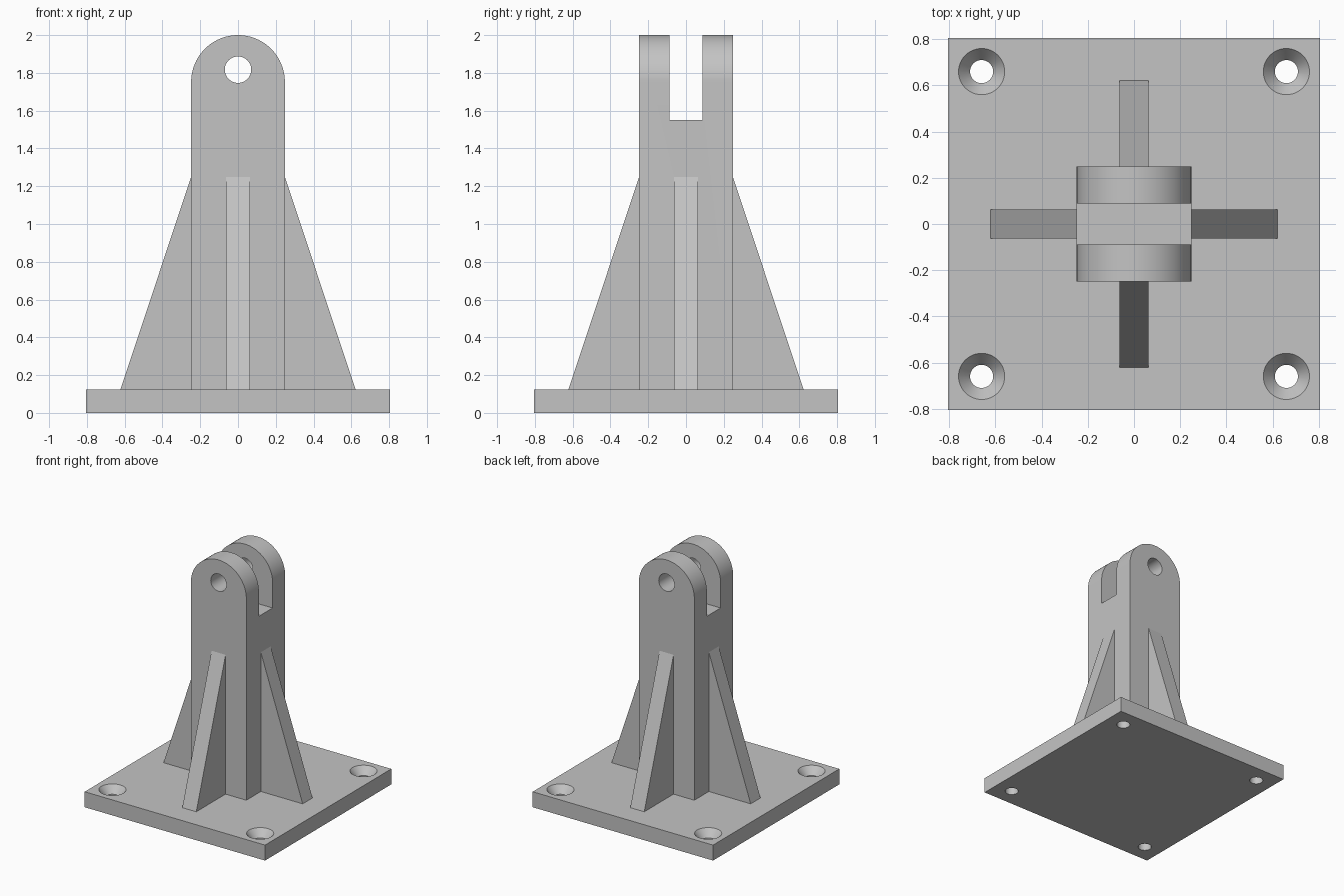
import bpy, bmesh, math
from mathutils import Matrix, Vector

if "Cube" in bpy.data.objects:
    bpy.data.objects.remove(bpy.data.objects["Cube"], do_unlink=True)

# Main dimensions
PLATE_HALF, PLATE_TOP = 0.806, 0.125
POST_HALF, ARCH_Z = 0.248, 1.752
SLOT_HALF, SLOT_Z = 0.088, 1.55
PIN_Z, PIN_R = 1.817, 0.07
BOLT_POS, BOLT_R, SINK_R, SINK_DEPTH = 0.66, 0.05, 0.1, 0.06
RIB_HALF, RIB_FOOT, RIB_TOP = 0.0625, 0.622, 1.25

grey = bpy.data.materials.new("plain grey")
grey.use_nodes = True
COLOUR = (0.55, 0.55, 0.55, 1)
grey.diffuse_color = COLOUR
grey.node_tree.nodes["Principled BSDF"].inputs["Base Color"].default_value = COLOUR


def finish(name, bm):
    bmesh.ops.recalc_face_normals(bm, faces=bm.faces)
    mesh = bpy.data.meshes.new(name)
    bm.to_mesh(mesh)
    bm.free()
    mesh.materials.append(grey)
    obj = bpy.data.objects.new(name, mesh)
    bpy.context.collection.objects.link(obj)
    return obj


def box(name, low, high):
    bm = bmesh.new()
    bmesh.ops.create_cube(bm, size=1)
    low, high = Vector(low), Vector(high)
    for v in bm.verts:
        v.co = (low + high) / 2 + v.co * (high - low)
    return finish(name, bm)


def extrude_xz(name, points, half, angle=0):
    """Extrude an x-z outline along y, then turn it about z."""
    bm = bmesh.new()
    face = bm.faces.new([bm.verts.new((x, -half, z)) for x, z in points])
    new = bmesh.ops.extrude_face_region(bm, geom=[face])["geom"]
    bmesh.ops.translate(bm, vec=(0, 2 * half, 0),
                        verts=[g for g in new if isinstance(g, bmesh.types.BMVert)])
    bm.transform(Matrix.Rotation(angle, 4, "Z"))
    return finish(name, bm)


def revolve(name, profile, matrix, steps=48):
    """Spin an r-z profile about z into a closed solid."""
    bm = bmesh.new()
    rings = [[bm.verts.new((r * math.cos(math.tau * i / steps),
                            r * math.sin(math.tau * i / steps), z))
              for i in range(steps)] for r, z in profile]
    for a, b in zip(rings, rings[1:]):
        for i in range(steps):
            j = (i + 1) % steps
            bm.faces.new((a[i], a[j], b[j], b[i]))
    bm.faces.new(rings[0])
    bm.faces.new(rings[-1])
    bm.transform(matrix)
    return finish(name, bm)


def select(obj):
    bpy.ops.object.select_all(action="DESELECT")
    obj.select_set(True)
    bpy.context.view_layer.objects.active = obj


def cut(target, cutter):
    cutter.hide_render = True
    mod = target.modifiers.new("cut", "BOOLEAN")
    mod.operation, mod.solver, mod.object = "DIFFERENCE", "EXACT", cutter
    select(target)
    bpy.ops.object.modifier_apply(modifier=mod.name)
    bpy.data.objects.remove(cutter, do_unlink=True)


def smooth(obj):
    select(obj)
    bpy.ops.object.shade_smooth_by_angle(angle=math.radians(25))


# Base plate with four countersunk bolt holes
plate = box("base_plate", (-PLATE_HALF, -PLATE_HALF, 0),
            (PLATE_HALF, PLATE_HALF, PLATE_TOP))
over = 0.02
slope = (SINK_R - BOLT_R) / SINK_DEPTH
bolt_profile = [(BOLT_R, -over), (BOLT_R, PLATE_TOP - SINK_DEPTH),
                (SINK_R + over * slope, PLATE_TOP + over)]
for sx in (-1, 1):
    for sy in (-1, 1):
        spot = Matrix.Translation((sx * BOLT_POS, sy * BOLT_POS, 0))
        cut(plate, revolve("bolt_cutter", bolt_profile, spot))
smooth(plate)

# Post with a rounded top, forked by a slot and drilled for a pin
ARC = 48
outline = [(-POST_HALF, PLATE_TOP), (POST_HALF, PLATE_TOP)]
outline += [(POST_HALF * math.cos(math.pi * i / ARC),
             ARCH_Z + POST_HALF * math.sin(math.pi * i / ARC)) for i in range(ARC + 1)]
post = extrude_xz("clevis_post", outline, POST_HALF)
cut(post, box("slot_cutter", (-1, -SLOT_HALF, SLOT_Z), (1, SLOT_HALF, 3)))
across = Matrix.Translation((0, 0, PIN_Z)) @ Matrix.Rotation(math.pi / 2, 4, "X")
cut(post, revolve("pin_cutter", [(PIN_R, -1), (PIN_R, 1)], across))
smooth(post)

# Triangular ribs on the four sides
rib = [(POST_HALF, PLATE_TOP), (RIB_FOOT, PLATE_TOP), (POST_HALF, RIB_TOP)]
for i, side in enumerate(("left", "back", "right", "front")):
    extrude_xz(side + "_rib", rib, RIB_HALF, i * math.pi / 2)
